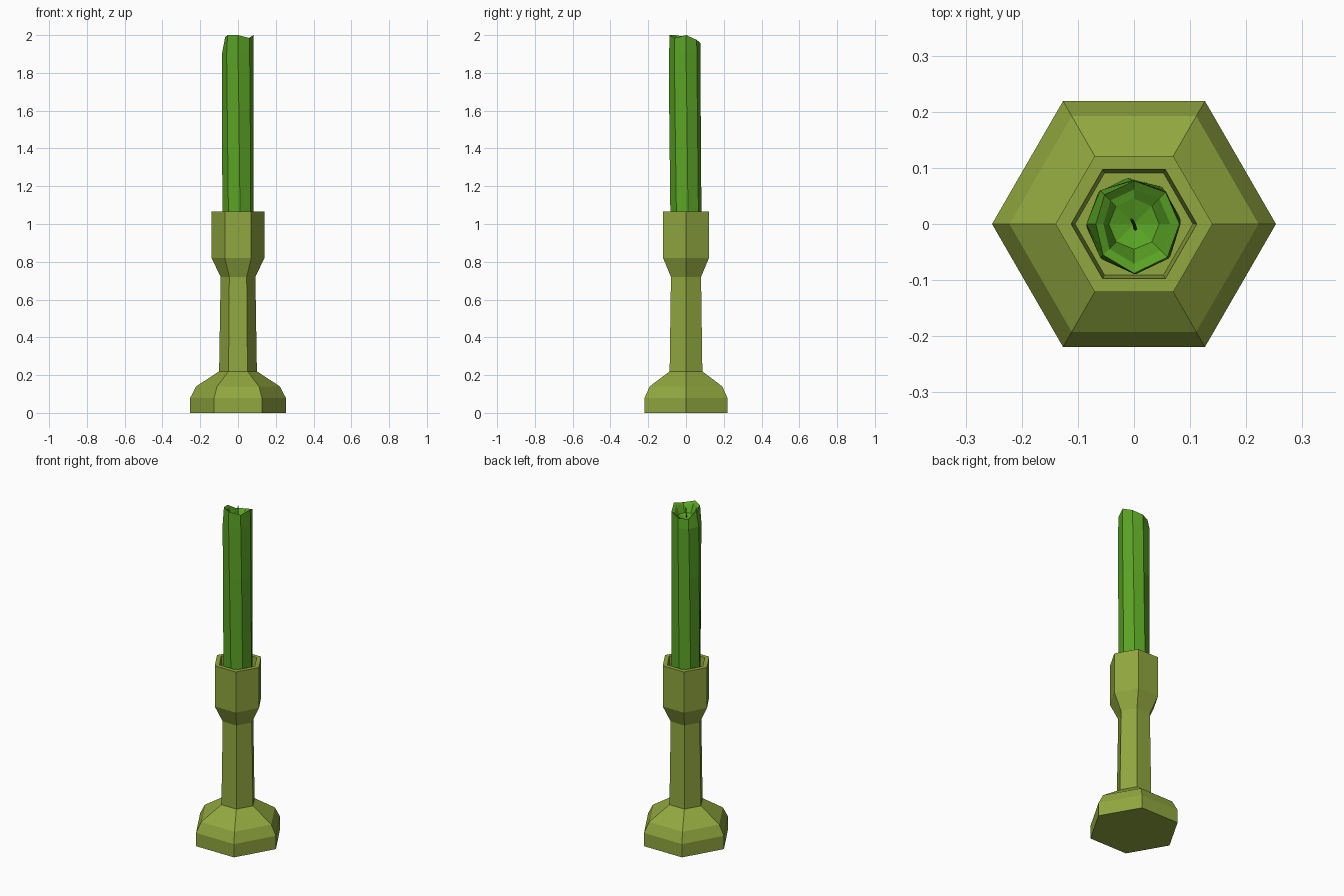
import bpy, bmesh, math
from mathutils import Vector

if "Cube" in bpy.data.objects:
    bpy.data.objects.remove(bpy.data.objects["Cube"])


def material(name, rgb):
    m = bpy.data.materials.new(name)
    m.diffuse_color = (*rgb, 1)
    m.use_nodes = True
    m.node_tree.nodes["Principled BSDF"].inputs["Base Color"].default_value = m.diffuse_color
    return m


def loft(name, rings, mat):
    """Skin a list of equal-length point rings and cap both ends."""
    bm = bmesh.new()
    loops = [[bm.verts.new(p) for p in ring] for ring in rings]
    n = len(loops[0])
    for a, b in zip(loops, loops[1:]):
        for i in range(n):
            j = (i + 1) % n
            bm.faces.new((a[i], a[j], b[j], b[i]))
    bm.faces.new(loops[0][::-1])
    bm.faces.new(loops[-1])
    bmesh.ops.recalc_face_normals(bm, faces=bm.faces)
    me = bpy.data.meshes.new(name)
    bm.to_mesh(me)
    bm.free()
    me.materials.append(mat)
    ob = bpy.data.objects.new(name, me)
    bpy.context.collection.objects.link(ob)
    return ob


def ring(radii, heights, twist=0):
    n = len(radii)
    return [(r * math.cos(2 * math.pi * i / n + twist),
             r * math.sin(2 * math.pi * i / n + twist), z)
            for i, (r, z) in enumerate(zip(radii, heights))]


olive = material("olive", (0.285, 0.39, 0.05))
green = material("wax green", (0.102, 0.37, 0.018))
dark = material("wick dark green", (0.025, 0.07, 0.01))

# Six-sided holder: foot, stem, cup and recessed socket
profile = [(0.253, 0), (0.253, 0.08), (0.222, 0.14), (0.10, 0.22),
           (0.092, 0.72), (0.14, 0.82), (0.14, 1.065),
           (0.112, 1.065), (0.105, 1.0)]
loft("candle_holder", [ring([r] * 6, [z] * 6) for r, z in profile], olive)

# Eight-sided candle with an uneven melted rim and hollow top
side = [0.083, 0.081, 0.078, 0.085, 0.085, 0.085, 0.089, 0.087]
rim_r = [0.081, 0.08, 0.077, 0.074, 0.068, 0.078, 0.088, 0.084]
rim_z = [2.0, 1.975, 1.957, 1.955, 1.99, 2.0, 2.0, 1.985]
loft("candle", [
    ring([0.083] * 8, [0.99] * 8, math.radians(8)),
    ring(side, [1.6] * 8, math.radians(3)),
    ring(side, [1.9] * 8),
    ring(rim_r, rim_z),
    ring([r * 0.8 for r in rim_r], [z - 0.012 for z in rim_z]),
    ring([0.045] * 8, [1.94] * 8),
    ring([0.004] * 8, [1.925] * 8),
], green)

# Thin bent wick
path = [(0.003, -0.011, 1.92), (0.0, 0.0, 1.965), (-0.004, 0.008, 1.998)]
loft("wick", [[Vector(c) + Vector(p) for p in ring([0.003] * 4, [0] * 4)]
              for c in path], dark)
